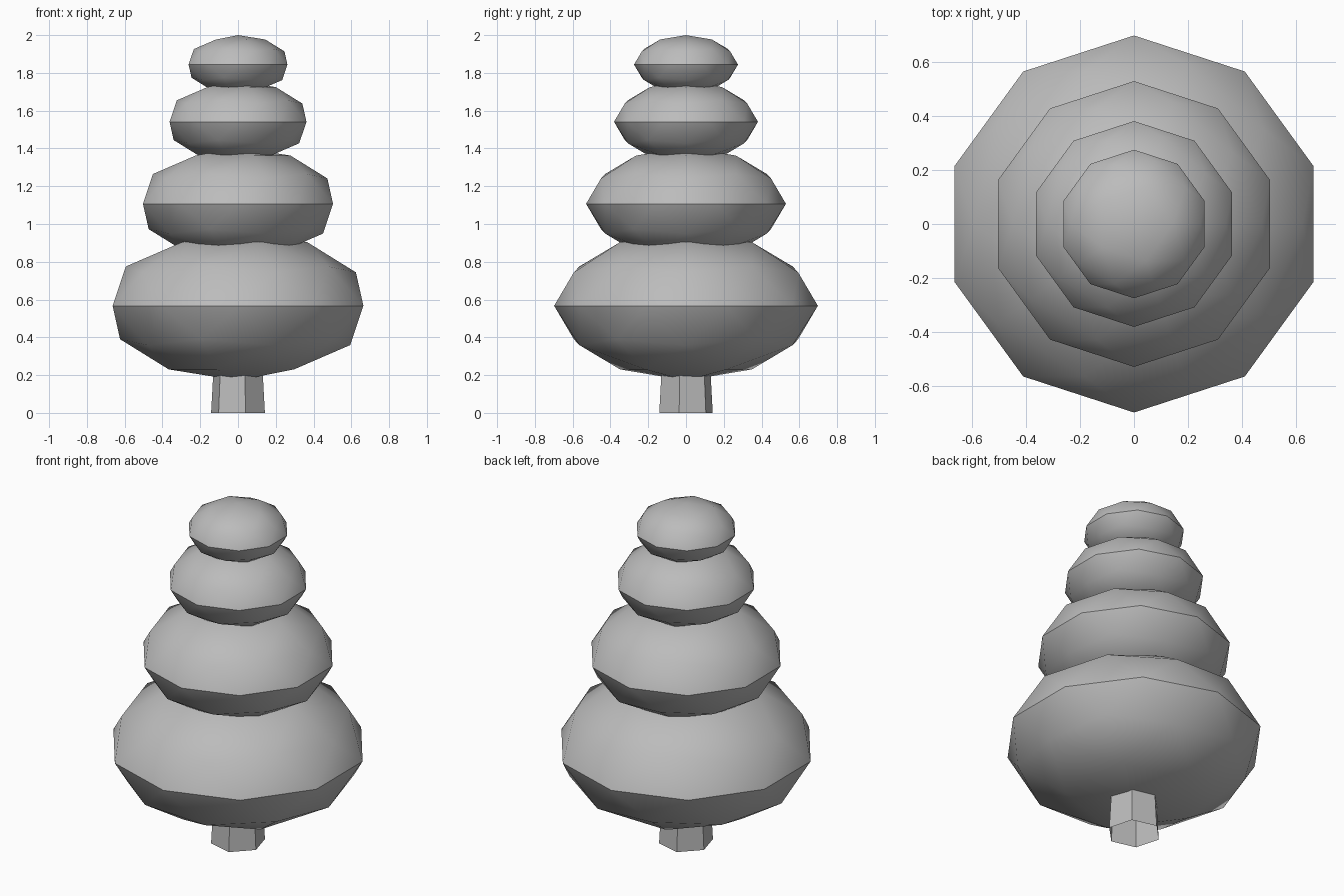
import bpy
import math

cube = bpy.data.objects.get("Cube")
if cube:
    bpy.data.objects.remove(cube, do_unlink=True)

# One plain grey for the whole tree
grey = bpy.data.materials.new("plain_grey")
grey.use_nodes = True
colour = (0.5, 0.5, 0.5, 1.0)
grey.diffuse_color = colour
grey.node_tree.nodes["Principled BSDF"].inputs["Base Color"].default_value = colour


def finish(name):
    """Name the active object, apply its transform, shade it and colour it."""
    obj = bpy.context.object
    obj.name = name
    bpy.ops.object.transform_apply(location=False, rotation=True, scale=True)
    bpy.ops.object.shade_smooth_by_angle(angle=math.radians(30))
    obj.data.materials.append(grey)
    return obj


# Foliage: stacked, squashed low-poly balls (name, radius, centre height)
SQUASH = 0.567
tiers = [
    ("foliage_bottom", 0.698, 0.567),
    ("foliage_lower_middle", 0.529, 1.107),
    ("foliage_upper_middle", 0.381, 1.541),
    ("foliage_top", 0.275, 1.844),
]
for name, radius, height in tiers:
    bpy.ops.mesh.primitive_ico_sphere_add(
        subdivisions=2, radius=radius, location=(0, 0, height))
    bpy.context.object.scale.z = SQUASH
    finish(name)

# Trunk: open, slightly tapered six-sided tube reaching into the foliage
TRUNK_HEIGHT = 0.3
bpy.ops.mesh.primitive_cone_add(
    vertices=6, radius1=0.147, radius2=0.13, depth=TRUNK_HEIGHT,
    end_fill_type='NOTHING', location=(0, 0, TRUNK_HEIGHT / 2))
trunk = bpy.context.object
# Turn so that one corner sits just in front of the +x axis
corner = trunk.data.vertices[0].co
trunk.rotation_euler.z = math.radians(-14.3) - math.atan2(corner.y, corner.x)
finish("trunk")
